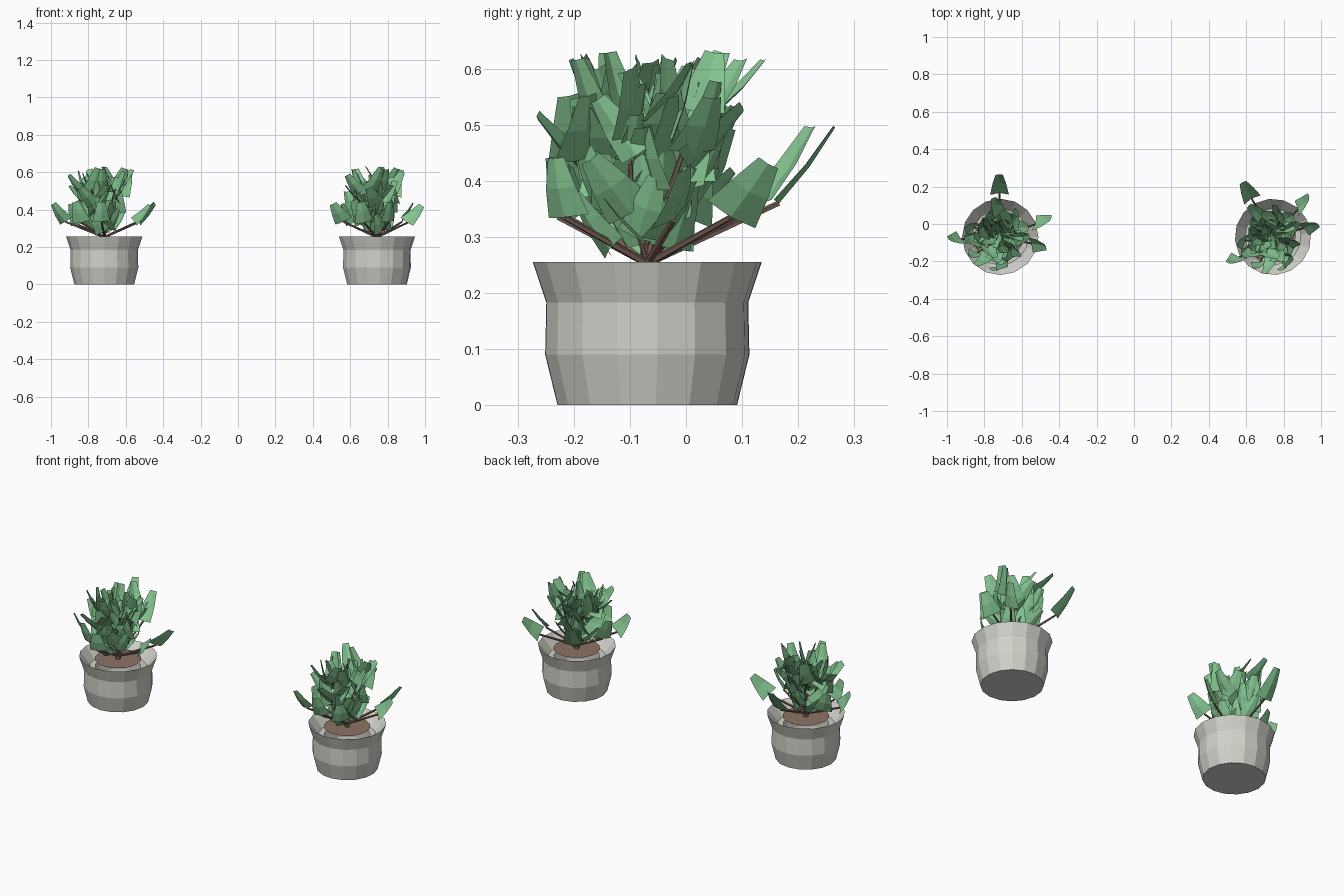
import bpy, bmesh, random
from math import sin, cos, pi, radians
from mathutils import Vector, Matrix

if "Cube" in bpy.data.objects:
    bpy.data.objects.remove(bpy.data.objects["Cube"])


def material(name, rgb):
    m = bpy.data.materials.new(name)
    m.use_nodes = True
    m.diffuse_color = (*rgb, 1)
    m.node_tree.nodes["Principled BSDF"].inputs["Base Color"].default_value = (*rgb, 1)
    return m


STONE = material("pale stone", (0.64, 0.64, 0.59))
SOIL = material("brown soil", (0.27, 0.17, 0.13))
BARK = material("dark bark", (0.20, 0.125, 0.10))
LEAF = material("leaf green", (0.23, 0.55, 0.28))


def finish(bm, name, mat, place):
    mesh = bpy.data.meshes.new(name)
    bm.to_mesh(mesh)
    bm.free()
    mesh.materials.append(mat)
    ob = bpy.data.objects.new(name, mesh)
    ob.matrix_world = place
    bpy.context.collection.objects.link(ob)


def polar(angle, r, z):
    a = radians(angle)
    return Vector((r * cos(a), r * sin(a), z))


def ring(bm, r, z, sides=16):
    return [bm.verts.new(polar(360 * i / sides, r, z)) for i in range(sides)]


# Pot: faceted outer wall, flared rim, steep inner wall and a shelf under the soil
def make_pot(name, place):
    bm = bmesh.new()
    profile = [(0.16, 0), (0.182, 0.09), (0.18, 0.183), (0.204, 0.255), (0.15, 0.19), (0.12, 0.19)]
    rings = [ring(bm, r, z) for r, z in profile]
    bm.faces.new(reversed(rings[0]))
    for low, high in zip(rings, rings[1:]):
        for i in range(len(low)):
            j = (i + 1) % len(low)
            bm.faces.new((low[i], low[j], high[j], high[i]))
    finish(bm, name + "_pot", STONE, place)
    # Soil disc
    bm = bmesh.new()
    bm.faces.new(ring(bm, 0.122, 0.236))
    finish(bm, name + "_soil", SOIL, place)


# Stem: thin tapered five sided rod between two points
def add_stem(bm, a, b, r=0.007):
    d = b - a
    turn = d.to_track_quat('Z', 'Y').to_matrix().to_4x4()
    bmesh.ops.create_cone(bm, cap_ends=True, segments=5, radius1=r, radius2=r * 0.75,
                          depth=d.length, matrix=Matrix.Translation((a + b) / 2) @ turn)


# Leaf: creased blade, broad at the base and narrow at the blunt tip
def add_leaf(bm, base, tip, twist=0.0, width=1.0):
    d = tip - base
    axis = d.normalized()
    out = Vector((d.x, d.y, 0)).normalized()
    normal = (axis * out.dot(axis) - out).normalized()
    normal.rotate(Matrix.Rotation(twist, 3, axis))
    side = axis.cross(normal)
    rows = []
    for t, w, bend in [(0, 0.050, 0), (0.5, 0.037, -0.005), (1, 0.020, 0)]:
        mid = base + d * t + normal * bend
        rows.append([bm.verts.new(mid + side * (s * w * width) + normal * (abs(s) * w * 0.22))
                     for s in (-1, 0, 1)])
    for low, high in zip(rows, rows[1:]):
        for i in range(2):
            bm.faces.new((low[i], low[i + 1], high[i + 1], high[i]))


def make_plant(name, place):
    rng = random.Random(8)
    stems, leaves = bmesh.new(), bmesh.new()
    fork = Vector((0, 0, 0.262))
    add_stem(stems, Vector((0, 0, 0.23)), fork, 0.016)

    # Low spreading branches: angle, leaf base radius and height, tip radius and height, twist
    for ang, r0, z0, r1, z1, twist in [
            (20, 0.20, 0.335, 0.29, 0.43, -0.8), (91, 0.235, 0.36, 0.335, 0.495, 0),
            (183, 0.21, 0.335, 0.275, 0.43, 0.8), (-12, 0.17, 0.33, 0.25, 0.42, 0.7),
            (-95, 0.16, 0.335, 0.18, 0.44, 0.4), (160, 0.15, 0.32, 0.19, 0.43, -0.7),
            (215, 0.15, 0.33, 0.19, 0.44, 0.7)]:
        base = polar(ang, r0, z0)
        add_stem(stems, fork - Vector((0, 0, 0.01)), base)
        add_leaf(leaves, base, polar(ang, r1, z1), twist)

    # Upright branches with two segments each
    for k in range(4):
        ang = 90 * k + 25
        knee = polar(ang, 0.045, 0.37)
        add_stem(stems, fork, knee)
        add_stem(stems, knee, polar(ang + 15, 0.09, 0.51), 0.005)

    # Crown: leaves in rising tiers, leaning mostly outward and turned at random
    for count, z, reach in [(11, 0.30, 0.075), (15, 0.355, 0.10), (16, 0.41, 0.12),
                            (15, 0.46, 0.13), (11, 0.495, 0.13)]:
        for i in range(count):
            ang = 360 * (i + rng.uniform(-0.4, 0.4)) / count + z * 900
            base = polar(ang, reach * rng.uniform(0.15, 1.0), z + rng.uniform(-0.03, 0.03))
            lean = rng.uniform(0.2, 0.8)
            length = rng.uniform(0.115, 0.15)
            tip = base + polar(ang + rng.uniform(-90, 90), length * sin(lean), length * cos(lean))
            tip.z = min(tip.z, 0.643)
            add_leaf(leaves, base, tip, rng.uniform(-1.0, 1.0), rng.uniform(0.75, 1.0))

    finish(stems, name + "_stems", BARK, place)
    finish(leaves, name + "_leaves", LEAF, place)


# Two matching potted plants, one turned a little
for name, x, turn in [("right_plant", -0.715, 0), ("left_plant", 0.743, 28)]:
    place = Matrix.Translation((x, -0.069, 0)) @ Matrix.Rotation(radians(turn), 4, 'Z')
    make_pot(name, place)
    make_plant(name, place)
